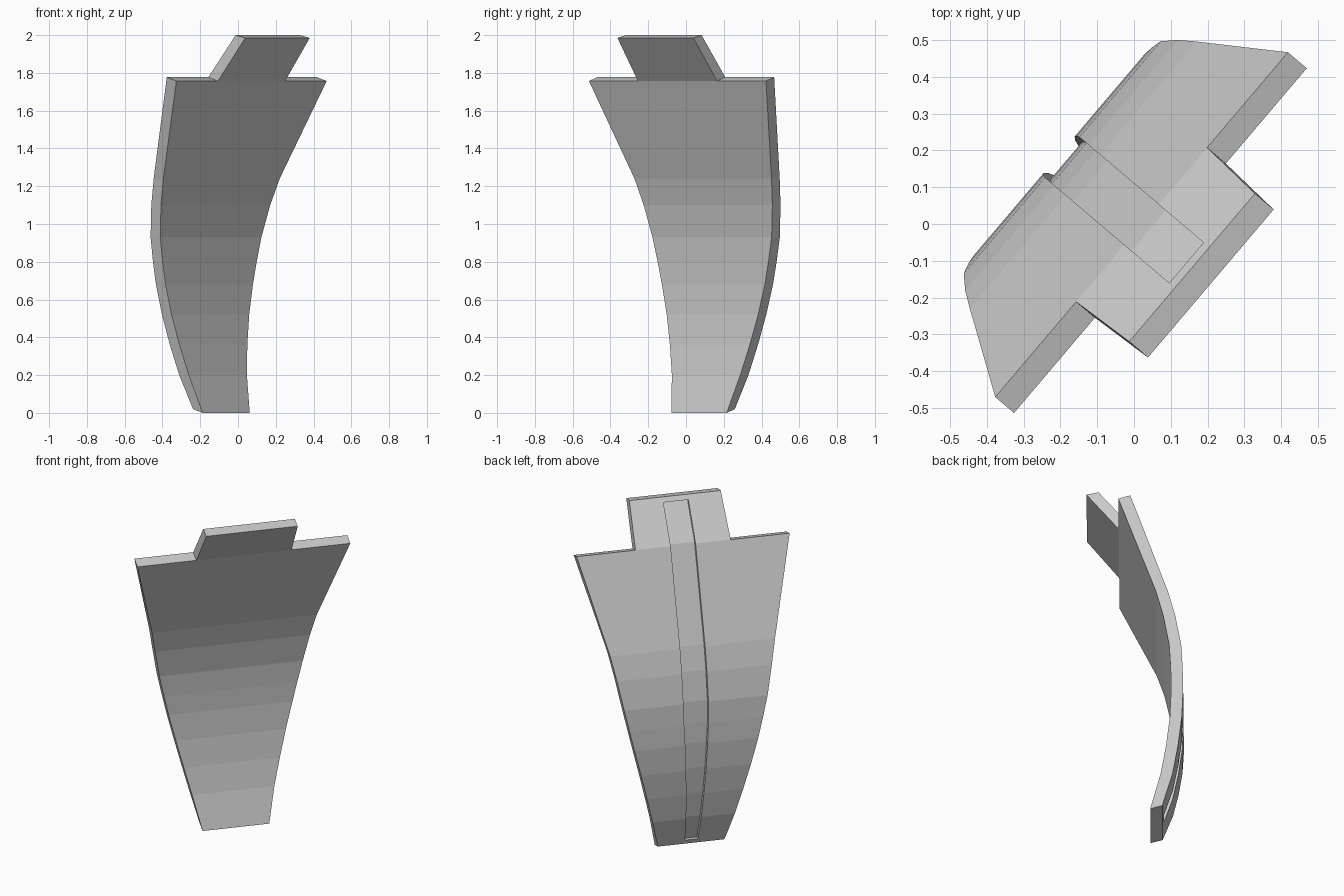
import bpy, bmesh
from mathutils import Vector

if "Cube" in bpy.data.objects:
    bpy.data.objects.remove(bpy.data.objects["Cube"])

U = Vector((0.647, 0.762, 0))    # across the plate
N = Vector((0.762, -0.647, 0))   # out of the hollow face
THICK, CENTRE = 0.067, 0.012
GROOVE_DEPTH = 0.025

# side profile: height, offset of hollow face, width, height shift of the back face
STATIONS = [
    (0.00, -0.092, 0.385, 0.02), (0.20, -0.150, 0.475, 0), (0.36, -0.181, 0.555, 0),
    (0.52, -0.202, 0.635, 0), (0.68, -0.210, 0.715, 0), (0.80, -0.207, 0.770, 0),
    (0.93, -0.199, 0.828, 0), (1.10, -0.166, 0.894, 0), (1.24, -0.125, 0.952, 0),
    (1.757, 0.084, 1.23, 0.02), (1.985, 0.264, 1.20, 0.015),
]
TAB_HALF = [0.275, 0.264]        # tab half width at its root and tip


def point(s, d, z):
    return U * (s + CENTRE) + N * d + Vector((0, 0, z))


def make_object(name, bm):
    bmesh.ops.recalc_face_normals(bm, faces=bm.faces)
    mesh = bpy.data.meshes.new(name)
    bm.to_mesh(mesh)
    bm.free()
    ob = bpy.data.objects.new(name, mesh)
    bpy.context.collection.objects.link(ob)
    return ob


# curved plate with a narrower tab on top
bm = bmesh.new()
layers = []
for back in (0, 1):
    rows = []
    for i, (z, d, w, dz) in enumerate(STATIONS):
        tip = i == len(STATIONS) - 1
        tab = TAB_HALF[1] if tip else TAB_HALF[0] * w / 1.23
        cols = (-tab, tab) if tip else (-w / 2, -tab, tab, w / 2)
        rows.append([bm.verts.new(point(s, d - THICK * back, z + dz * back)) for s in cols])
    for a, b in zip(rows[:-2], rows[1:-1]):
        for j in range(3):
            bm.faces.new((a[j], a[j + 1], b[j + 1], b[j]))
    bm.faces.new((rows[-2][1], rows[-2][2], rows[-1][1], rows[-1][0]))
    layers.append(rows)
front, rear = layers
# rim joining both faces
outline = lambda r: (r[0] + [q[3] for q in r[1:-1]] + [r[-2][2], r[-1][1], r[-1][0], r[-2][1]]
                     + [q[0] for q in reversed(r[1:-1])])
fo, ro = outline(front), outline(rear)
for k in range(len(fo)):
    m = (k + 1) % len(fo)
    bm.faces.new((fo[k], fo[m], ro[m], ro[k]))
plate = make_object("curved_plate", bm)

# shallow groove down the back, closed at both ends
back_line = [(z + dz, d - THICK) for z, d, w, dz in STATIONS]


def back_at(z):
    for (z0, d0), (z1, d1) in zip(back_line, back_line[1:]):
        if z <= z1:
            return d0 + (d1 - d0) * (z - z0) / (z1 - z0)


bm = bmesh.new()
previous = None
heights = [0.045] + [z for z, d in back_line[1:-1]] + [1.975]
for z in heights:
    d = back_at(z)
    half = 0.035 + 0.037 * min(1, z / 0.85)
    ring = [bm.verts.new(point(s, d + o, z)) for s, o in
            ((-half, GROOVE_DEPTH), (half, GROOVE_DEPTH), (half, -0.08), (-half, -0.08))]
    if previous:
        for j in range(4):
            k = (j + 1) % 4
            bm.faces.new((previous[j], previous[k], ring[k], ring[j]))
    else:
        bm.faces.new(ring)
    previous = ring
bm.faces.new(previous)
cutter = make_object("groove_cutter", bm)
cutter.hide_render = True
cutter.hide_viewport = False

cut = plate.modifiers.new("groove", 'BOOLEAN')
cut.operation = 'DIFFERENCE'
cut.solver = 'EXACT'
cut.object = cutter
bpy.context.view_layer.objects.active = plate
bpy.ops.object.modifier_apply(modifier=cut.name)
bpy.data.objects.remove(cutter)
